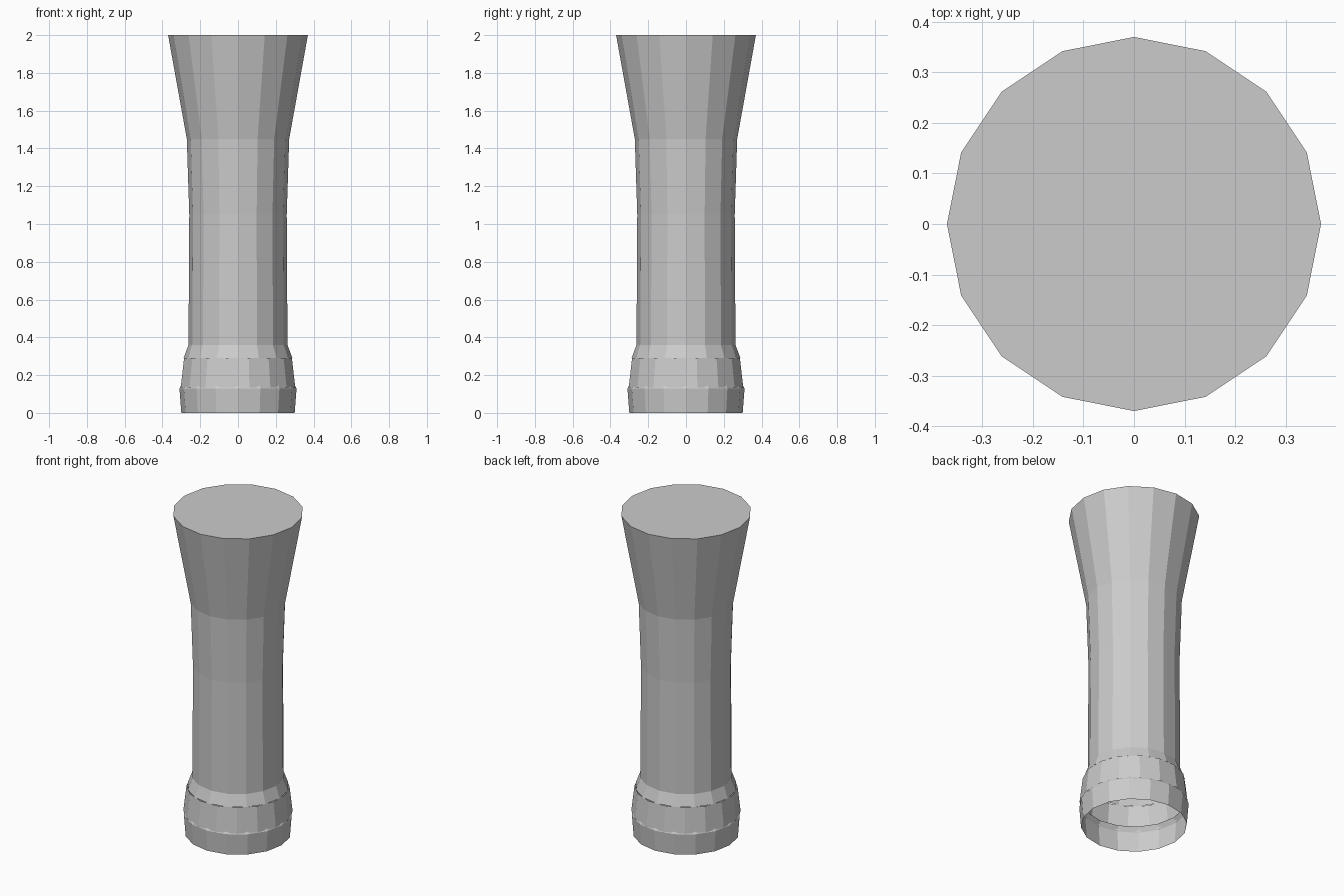
import bpy, bmesh
from math import pi, sin, cos

if "Cube" in bpy.data.objects:
    bpy.data.objects.remove(bpy.data.objects["Cube"])

SIDES = 16


def lathe(name, profile, turn=0.0, cap_top=False):
    """Flat-shaded open tube from (radius, height) pairs, listed bottom to top."""
    bm = bmesh.new()
    rings = []
    for r, z in profile:
        rings.append([bm.verts.new((r * cos(turn + 2 * pi * i / SIDES),
                                    r * sin(turn + 2 * pi * i / SIDES), z))
                      for i in range(SIDES)])
    for low, high in zip(rings, rings[1:]):
        for i in range(SIDES):
            j = (i + 1) % SIDES
            bm.faces.new((low[i], low[j], high[j], high[i]))
    if cap_top:
        bm.faces.new(rings[-1])
    mesh = bpy.data.meshes.new(name)
    bm.to_mesh(mesh)
    bm.free()
    obj = bpy.data.objects.new(name, mesh)
    bpy.context.collection.objects.link(obj)
    return obj


# Flared shaft with its lower shoulder and closed top
lathe("shaft", [(0.288, 0.29), (0.262, 0.36), (0.258, 1.05), (0.271, 1.45), (0.37, 2.0)],
      cap_top=True)

# Foot ring, open underneath, with a narrow sloping ledge
lathe("foot_ring", [(0.30, 0.0), (0.31, 0.13), (0.293, 0.16)])

# Collar turned half a step, so the ledge corners show through as small diamonds
lathe("collar", [(0.309, 0.135), (0.291, 0.29)], turn=pi / SIDES)
